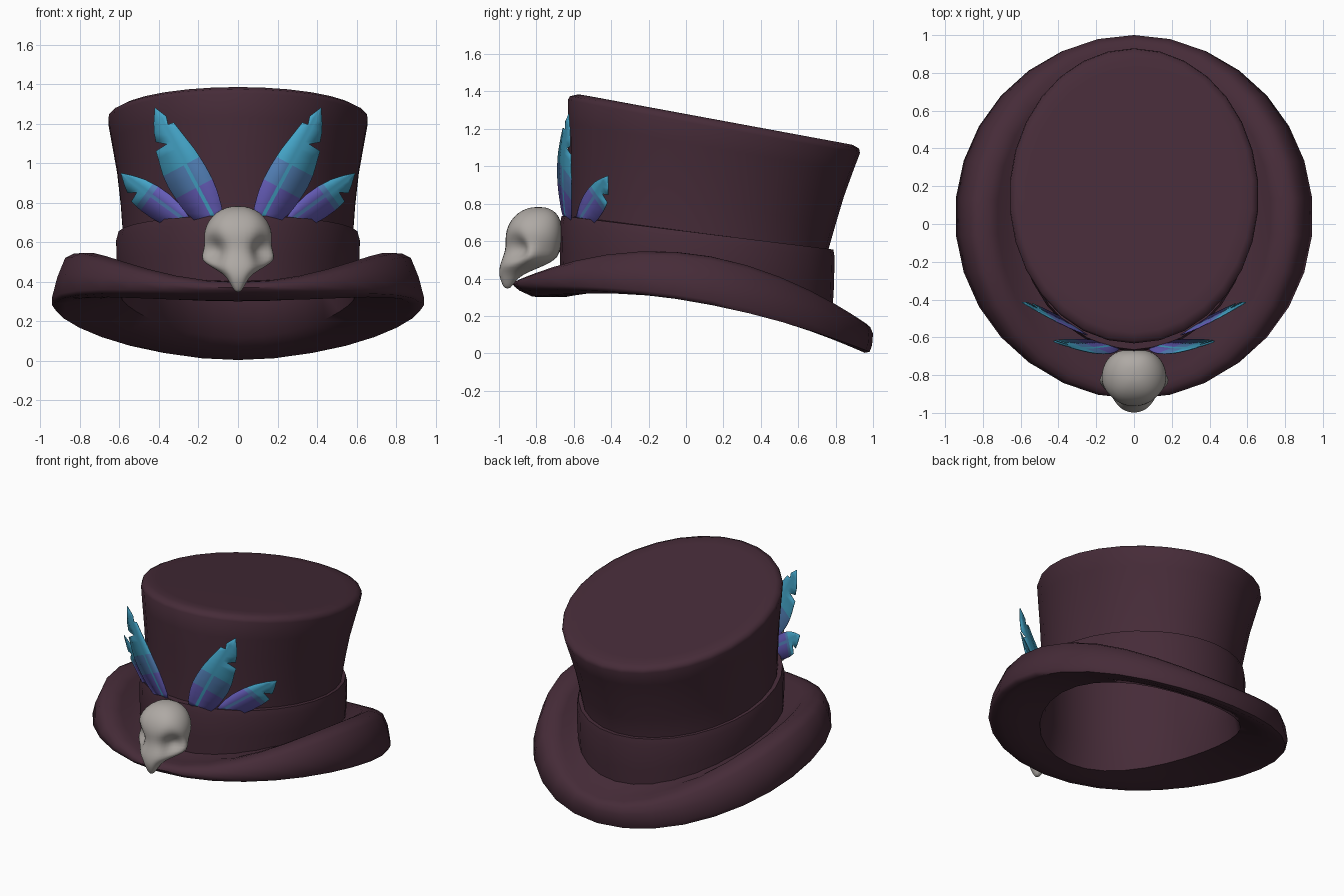
import bpy, bmesh, math
from mathutils import Vector


def material(name, rgb):
    m = bpy.data.materials.new(name)
    m.diffuse_color = (*rgb, 1)
    return m


FELT = material("plum_felt", (0.061, 0.0245, 0.0395))
BONE = material("bone", (0.425, 0.397, 0.372))
BLUE = material("feather_blue", (0.058, 0.370, 0.570))
STEEL = material("feather_steel_blue", (0.085, 0.215, 0.470))
PURPLE = material("feather_purple", (0.128, 0.106, 0.470))


def finish(bm, name, mats, angle=40):
    bmesh.ops.recalc_face_normals(bm, faces=bm.faces)
    me = bpy.data.meshes.new(name)
    bm.to_mesh(me)
    bm.free()
    ob = bpy.data.objects.new(name, me)
    bpy.context.collection.objects.link(ob)
    for m in mats:
        me.materials.append(m)
    bpy.ops.object.select_all(action='DESELECT')
    ob.select_set(True)
    bpy.context.view_layer.objects.active = ob
    bpy.ops.object.shade_smooth_by_angle(angle=math.radians(angle))
    return ob


def loft(rings, n, cap_first=False, cap_last=False, power=1.0):
    """Rings of (half width, y front, y back, z side, z front, z back)."""
    bm = bmesh.new()
    loops = []
    for rx, yf, yb, zs, zf, zb in rings:
        loop = []
        for i in range(n):
            a = 2 * math.pi * i / n
            c, s = math.cos(a), math.sin(a)
            z = zs + (zf - zb) / 2 * c + ((zf + zb) / 2 - zs) * c * c
            x = math.copysign(abs(s) ** power, s) * rx
            loop.append(bm.verts.new((x, (yf + yb) / 2 - (yb - yf) / 2 * c, z)))
        loops.append(loop)
    for a, b in zip(loops, loops[1:]):
        for i in range(n):
            j = (i + 1) % n
            bm.faces.new((a[i], a[j], b[j], b[i]))
    if cap_first:
        bm.faces.new(loops[0])
    if cap_last:
        bm.faces.new(loops[-1])
    return bm


N = 30
# Crown, flaring towards the sloping top
finish(loft([
    (0.585, -0.63, 0.75, 0.45, 0.54, 0.36),
    (0.585, -0.625, 0.76, 0.64, 0.73, 0.55),
    (0.597, -0.625, 0.80, 0.80, 0.91, 0.69),
    (0.615, -0.63, 0.845, 0.96, 1.08, 0.84),
    (0.640, -0.632, 0.892, 1.10, 1.23, 0.97),
    (0.660, -0.632, 0.930, 1.21, 1.355, 1.07),
    (0.655, -0.620, 0.925, 1.235, 1.375, 1.095),
    (0.625, -0.575, 0.890, 1.25, 1.385, 1.115),
    (0.560, -0.500, 0.820, 1.25, 1.372, 1.128)], N, cap_last=True), "crown", [FELT], 70)

# Hat band
finish(loft([
    (0.575, -0.62, 0.755, 0.645, 0.735, 0.555),
    (0.608, -0.665, 0.788, 0.645, 0.735, 0.555),
    (0.620, -0.675, 0.795, 0.60, 0.69, 0.51),
    (0.618, -0.675, 0.790, 0.48, 0.54, 0.34),
    (0.612, -0.670, 0.780, 0.37, 0.38, 0.18)], N), "hat_band", [FELT], 60)

# Brim with rolled sides, running on into the hollow of the crown
finish(loft([
    (0.590, -0.650, 0.760, 0.41, 0.405, 0.235),
    (0.670, -0.740, 0.840, 0.44, 0.395, 0.20),
    (0.725, -0.810, 0.890, 0.505, 0.395, 0.18),
    (0.770, -0.865, 0.940, 0.533, 0.398, 0.165),
    (0.835, -0.890, 0.965, 0.532, 0.395, 0.158),
    (0.880, -0.912, 0.985, 0.510, 0.385, 0.140),
    (0.920, -0.925, 1.000, 0.41, 0.368, 0.105),
    (0.948, -0.915, 0.995, 0.30, 0.355, 0.045),
    (0.930, -0.890, 0.982, 0.275, 0.335, 0.008),
    (0.880, -0.820, 0.955, 0.275, 0.303, 0.003),
    (0.740, -0.740, 0.870, 0.295, 0.300, 0.045),
    (0.590, -0.640, 0.760, 0.320, 0.302, 0.115),
    (0.565, -0.605, 0.730, 0.450, 0.480, 0.330),
    (0.565, -0.600, 0.740, 0.640, 0.730, 0.550),
    (0.590, -0.605, 0.815, 0.950, 1.060, 0.830),
    (0.625, -0.605, 0.890, 1.180, 1.310, 1.040),
    (0.560, -0.520, 0.820, 1.220, 1.345, 1.100)], N, cap_last=True), "brim", [FELT], 60)

# Bird skull: lofted rings, then sockets pressed in and cheeks pulled out
skull_rings = [
    (0.03, -0.82, -0.76, 0.783), (0.085, -0.875, -0.71, 0.768), (0.135, -0.925, -0.675, 0.73),
    (0.165, -0.955, -0.662, 0.68), (0.175, -0.967, -0.660, 0.63), (0.168, -0.967, -0.665, 0.59),
    (0.158, -0.970, -0.672, 0.55), (0.155, -0.982, -0.685, 0.51), (0.128, -0.995, -0.74, 0.475),
    (0.075, -1.000, -0.83, 0.44), (0.050, -0.998, -0.89, 0.41), (0.032, -0.985, -0.92, 0.375),
    (0.012, -0.970, -0.94, 0.345)]
bm = loft([(w, f, b, z, z, z) for w, f, b, z in skull_rings], 24, True, True, 0.75)
for v in bm.verts:
    side = 1 if v.co.x > 0 else -1
    if abs(v.co.x) < 0.004:
        continue
    d = (v.co - Vector((side * 0.13, -0.925, 0.56))).length
    if d < 0.09:
        v.co += Vector((-side * 0.5, 1.0, 0)) * 0.075 * (1 - d / 0.09)
    d = (v.co - Vector((side * 0.165, -0.84, 0.515))).length
    if d < 0.08:
        v.co.x += side * 0.05 * (1 - d / 0.08)
skull = finish(bm, "bird_skull", [BONE], 180)
skull.modifiers.new("smooth", 'SUBSURF').levels = 1
skull.modifiers["smooth"].render_levels = 1


def feather(name, base, tip, rows, limits, stem_mat, depth, side):
    """Rows of (distance along stem, inner width, outer width); sudden drops are notches."""
    bm = bmesh.new()
    base, tip = Vector(base), Vector(tip)
    t = (tip - base).normalized()
    n = Vector((t.y, -t.x))
    grid = []
    for s, dl, dr in rows:
        w = min(0.009, dl * 0.4, dr * 0.4)
        line = []
        for d in (-dl, -w, w, dr):
            p = base + t * s + n * d
            line.append(bm.verts.new((side * p.x, depth(p.x, s, d), p.y)))
        grid.append(line)
    for k, (a, b) in enumerate(zip(grid, grid[1:])):
        s = (rows[k][0] + rows[k + 1][0]) / 2
        for i in range(3):
            f = bm.faces.new((a[i], a[i + 1], b[i + 1], b[i]))
            shade = 2 if s < limits[0] else 1 if s < limits[1] else 0
            f.material_index = min(shade, stem_mat) if i == 1 else shade
    ob = finish(bm, name, [BLUE, STEEL, PURPLE], 30)
    mod = ob.modifiers.new("thickness", 'SOLIDIFY')
    mod.thickness = 0.004
    mod.offset = 0


long_rows = [(0, .045, .06), (.03, .06, .09), (.09, .074, .112), (.13, .081, .12), (.18, .086, .126),
             (.25, .086, .131), (.31, .082, .127), (.36, .077, .117), (.40, .07, .107),
             (.44, .063, .10), (.445, .062, .035), (.48, .056, .078), (.525, .048, .064),
             (.53, .018, .062), (.57, .03, .042), (.635, .001, .001)]
short_rows = [(-.06, .02, .04), (0, .04, .07), (.04, .05, .084), (.10, .058, .092), (.17, .057, .093),
              (.2, .053, .09), (.235, .047, .084), (.24, .047, .03), (.275, .036, .062),
              (.31, .024, .04), (.362, .001, .001)]


def long_depth(x, s, d):
    return -0.645 + 0.06 * (x - 0.1) + 0.3 * d - 0.022 * math.sin(math.pi * s / 0.64)


def short_depth(x, s, d):
    return -0.59 + 0.48 * (x - 0.23) + 0.25 * d


# Two mirrored pairs of feathers
for side, label in ((-1, "left"), (1, "right")):
    feather("long_feather_" + label, (.12, .72), (.42, 1.28), long_rows, (.18, .31), 0, long_depth, side)
    feather("short_feather_" + label, (.30, .735), (.58, .94), short_rows, (.17, .2), 1, short_depth, side)
